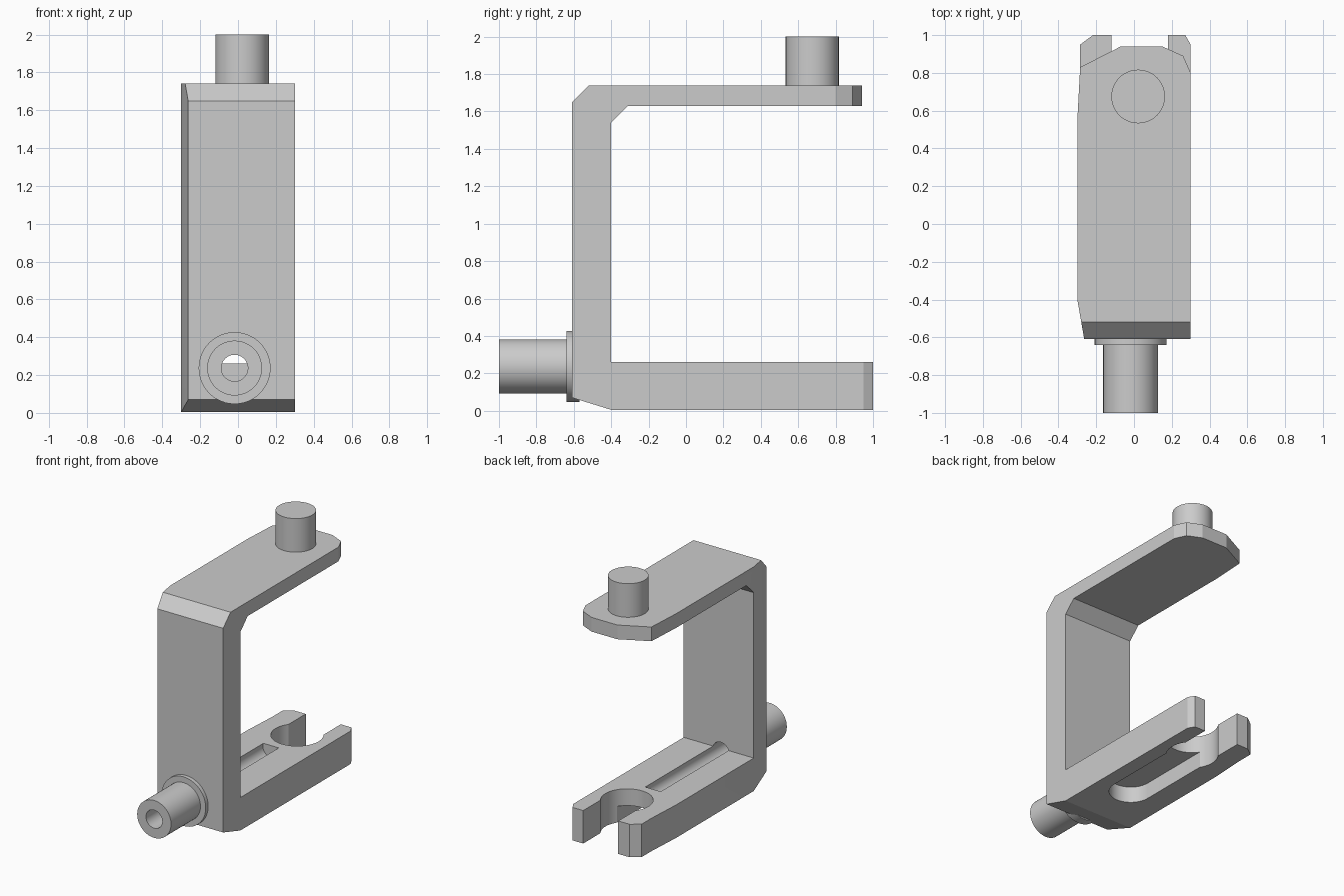
import bpy, bmesh, math
from mathutils import Matrix

cube = bpy.data.objects.get("Cube")
if cube:
    bpy.data.objects.remove(cube, do_unlink=True)

grey = bpy.data.materials.new("plain_grey")
grey.use_nodes = True
grey.diffuse_color = (0.6, 0.6, 0.6, 1)
grey.node_tree.nodes["Principled BSDF"].inputs["Base Color"].default_value = (0.6, 0.6, 0.6, 1)


def finish(name, bm):
    bmesh.ops.recalc_face_normals(bm, faces=bm.faces)
    mesh = bpy.data.meshes.new(name)
    bm.to_mesh(mesh)
    bm.free()
    mesh.materials.append(grey)
    obj = bpy.data.objects.new(name, mesh)
    bpy.context.collection.objects.link(obj)
    return obj


def prism(name, outline, low, high, axis):
    """Extrude an outline along x (points are y, z) or along z (points are x, y)."""
    bm = bmesh.new()
    place = (lambda a, b: (low, a, b)) if axis == "x" else (lambda a, b: (a, b, low))
    face = bm.faces.new([bm.verts.new(place(a, b)) for a, b in outline])
    new = bmesh.ops.extrude_face_region(bm, geom=[face])["geom"]
    shift = (high - low, 0, 0) if axis == "x" else (0, 0, high - low)
    bmesh.ops.translate(bm, vec=shift, verts=[v for v in new if isinstance(v, bmesh.types.BMVert)])
    return finish(name, bm)


def cylinder(name, radius, start, end, axis):
    """Round bar between two points along y or z."""
    bm = bmesh.new()
    middle = [(a + b) / 2 for a, b in zip(start, end)]
    length = sum(abs(b - a) for a, b in zip(start, end))
    turn = Matrix.Rotation(math.pi / 2, 4, "X") if axis == "y" else Matrix()
    bmesh.ops.create_cone(bm, cap_ends=True, segments=48, radius1=radius, radius2=radius,
                          depth=length, matrix=Matrix.Translation(middle) @ turn)
    return finish(name, bm)


def boolean(obj, tool, operation="DIFFERENCE"):
    mod = obj.modifiers.new("cut", "BOOLEAN")
    mod.operation = operation
    mod.solver = "EXACT"
    mod.object = tool
    bpy.context.view_layer.objects.active = obj
    bpy.ops.object.modifier_apply(modifier=mod.name)
    bpy.data.objects.remove(tool, do_unlink=True)


# C-shaped frame from its side profile
frame = prism("frame", [(-0.61, 0.07), (-0.4, 0.005), (1, 0.005), (1, 0.26), (-0.4, 0.26),
                        (-0.4, 1.54), (-0.31, 1.63), (0.98, 1.63), (0.98, 1.74),
                        (-0.52, 1.74), (-0.61, 1.65)], -0.35, 0.35, "x")

# Trim to the plan outline
plan = prism("plan", [(-0.26, -0.63), (0.3, -0.63), (0.3, 0.95), (0.26, 1.02), (-0.19, 1.02),
                      (-0.285, 0.95), (-0.285, 0.83), (-0.3, 0.55), (-0.3, -0.4)],
             -0.2, 2.2, "z")
boolean(frame, plan, "INTERSECT")

# Faceted end of the upper arm
boolean(frame, prism("arm_end", [(-0.4, 0.77), (-0.285, 0.83), (-0.07, 0.94), (0.15, 0.94),
                                 (0.26, 0.89), (0.3, 0.8), (0.4, 0.58), (0.4, 1.2), (-0.4, 1.2)],
                     1.5, 1.9, "z"))

# Fork mouth and round seat in the foot
SEAT_X, SEAT_Y = 0.03, 0.68
boolean(frame, prism("mouth", [(-0.12, SEAT_Y), (0.18, SEAT_Y), (0.18, 1.1), (-0.12, 1.1)],
                     -0.1, 0.4, "z"))
boolean(frame, cylinder("seat", 0.185, (SEAT_X, SEAT_Y, -0.1), (SEAT_X, SEAT_Y, 0.4), "z"))

# Round-ended pocket under the foot
R = 0.155
arc = [(SEAT_X + R * math.cos(math.pi + math.pi * i / 20),
        R * math.sin(math.pi + math.pi * i / 20)) for i in range(21)]
boolean(frame, prism("pocket", arc + [(SEAT_X + R, SEAT_Y), (SEAT_X - R, SEAT_Y)],
                     -0.1, 0.13, "z"))

# Front tube with flange, bored through into the foot
TX, TZ = -0.018, 0.237
tube = cylinder("front_tube", 0.145, (TX, -1, TZ), (TX, -0.55, TZ), "y")
flange = cylinder("front_flange", 0.19, (TX, -0.64, TZ), (TX, -0.57, TZ), "y")
for part in (frame, tube, flange):
    boolean(part, cylinder("bore", 0.07, (TX, -1.1, TZ), (TX, 0.43, TZ), "y"))

# Upright pin on the upper arm
pin = cylinder("top_pin", 0.142, (0.022, 0.675, 1.7), (0.022, 0.675, 2), "z")

# Smooth the round surfaces, keep the edges sharp
for obj in (frame, tube, flange, pin):
    bpy.ops.object.select_all(action="DESELECT")
    obj.select_set(True)
    bpy.context.view_layer.objects.active = obj
    bpy.ops.object.shade_smooth_by_angle(angle=math.radians(12))
